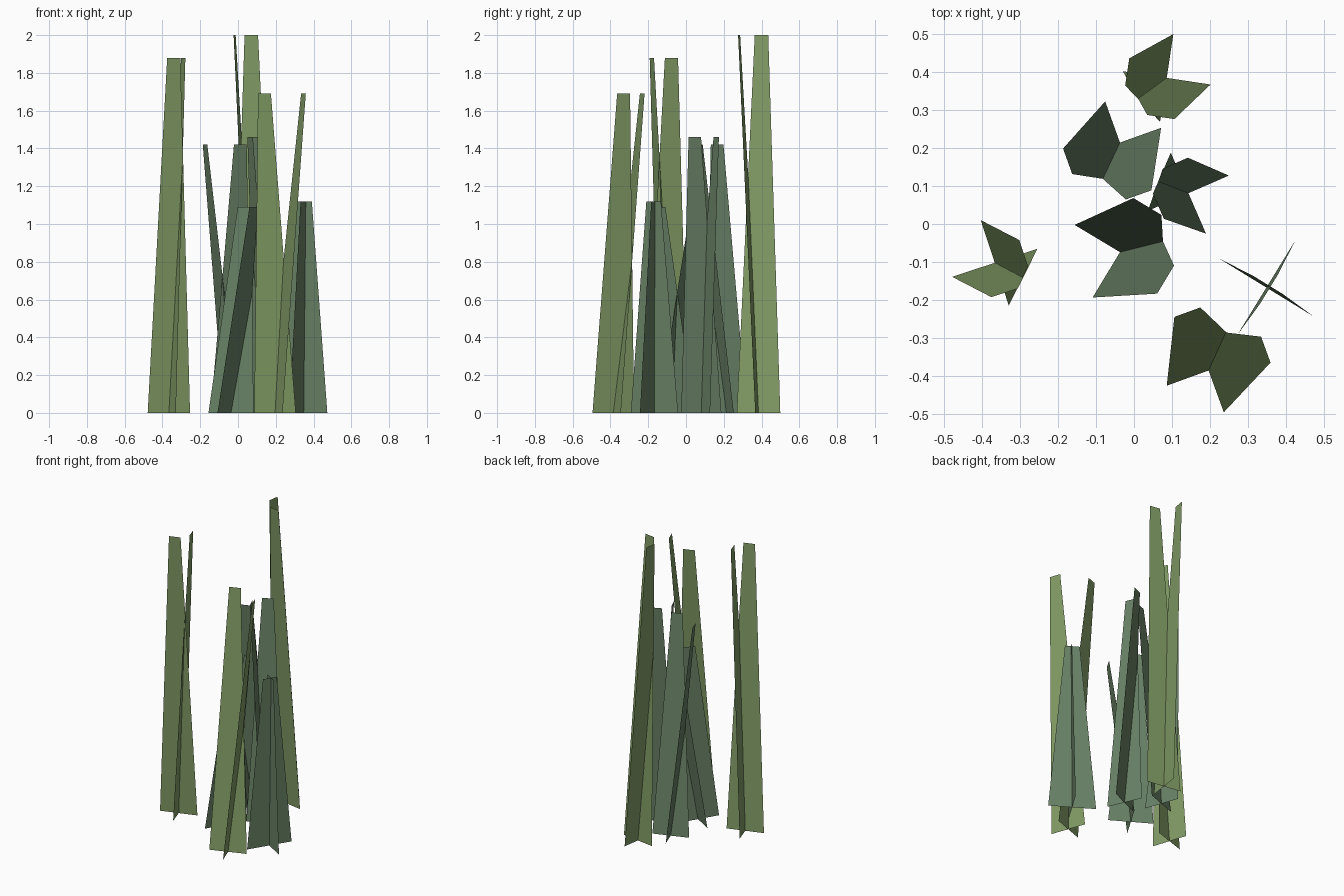
import bpy
from math import radians
from mathutils import Vector, Matrix

if "Cube" in bpy.data.objects:
    bpy.data.objects.remove(bpy.data.objects["Cube"])

TOP_RATIO = 0.31  # blade tip width relative to its base


def make_material(name, rgb):
    m = bpy.data.materials.new(name)
    m.diffuse_color = (*rgb, 1)
    m.use_nodes = True
    m.node_tree.nodes["Principled BSDF"].inputs["Base Color"].default_value = m.diffuse_color
    return m


olive = make_material("olive_green", (0.22, 0.33, 0.13))
deep = make_material("deep_green", (0.14, 0.22, 0.13))


def reed(name, centre, height, width, angle, leans, mat):
    """Two crossed tapered blades, each leaning square to its own plane."""
    verts, faces = [], []
    base = Vector((*centre, 0))
    along = Matrix.Rotation(radians(angle), 3, 'Z') @ Vector((1, 0, 0))
    across = Vector((-along.y, along.x, 0))
    for d, n, lean in ((along, across, leans[0]), (across, along, leans[1])):
        h = d * width / 2
        tip = base + n * lean + Vector((0, 0, height))
        i = len(verts)
        verts += [base - h, base + h, tip + h * TOP_RATIO, tip - h * TOP_RATIO]
        faces.append((i, i + 1, i + 2, i + 3))
    mesh = bpy.data.meshes.new(name)
    mesh.from_pydata(verts, [], faces)
    mesh.materials.append(mat)
    bpy.context.collection.objects.link(bpy.data.objects.new(name, mesh))


# centre, height, base width, heading, lean of each blade
reed("reed_left", (-0.366, -0.102), 1.88, 0.236, 18.2, (-0.083, 0.08), olive)
reed("reed_back", (0.086, 0.384), 2.00, 0.233, -8.6, (-0.104, -0.105), olive)
reed("reed_front", (0.196, -0.385), 1.69, 0.234, 20, (0.163, 0.16), olive)
reed("reed_back_left", (-0.037, 0.214), 1.42, 0.230, 19.7, (-0.146, -0.146), deep)
reed("reed_middle_right", (0.143, 0.081), 1.46, 0.232, 23.5, (0.086, -0.086), deep)
reed("reed_middle", (-0.037, -0.074), 1.09, 0.278, -31, (0.14, 0.14), deep)
reed("reed_right", (0.348, -0.167), 1.12, 0.293, -31.5, (0.008, 0.008), deep)
